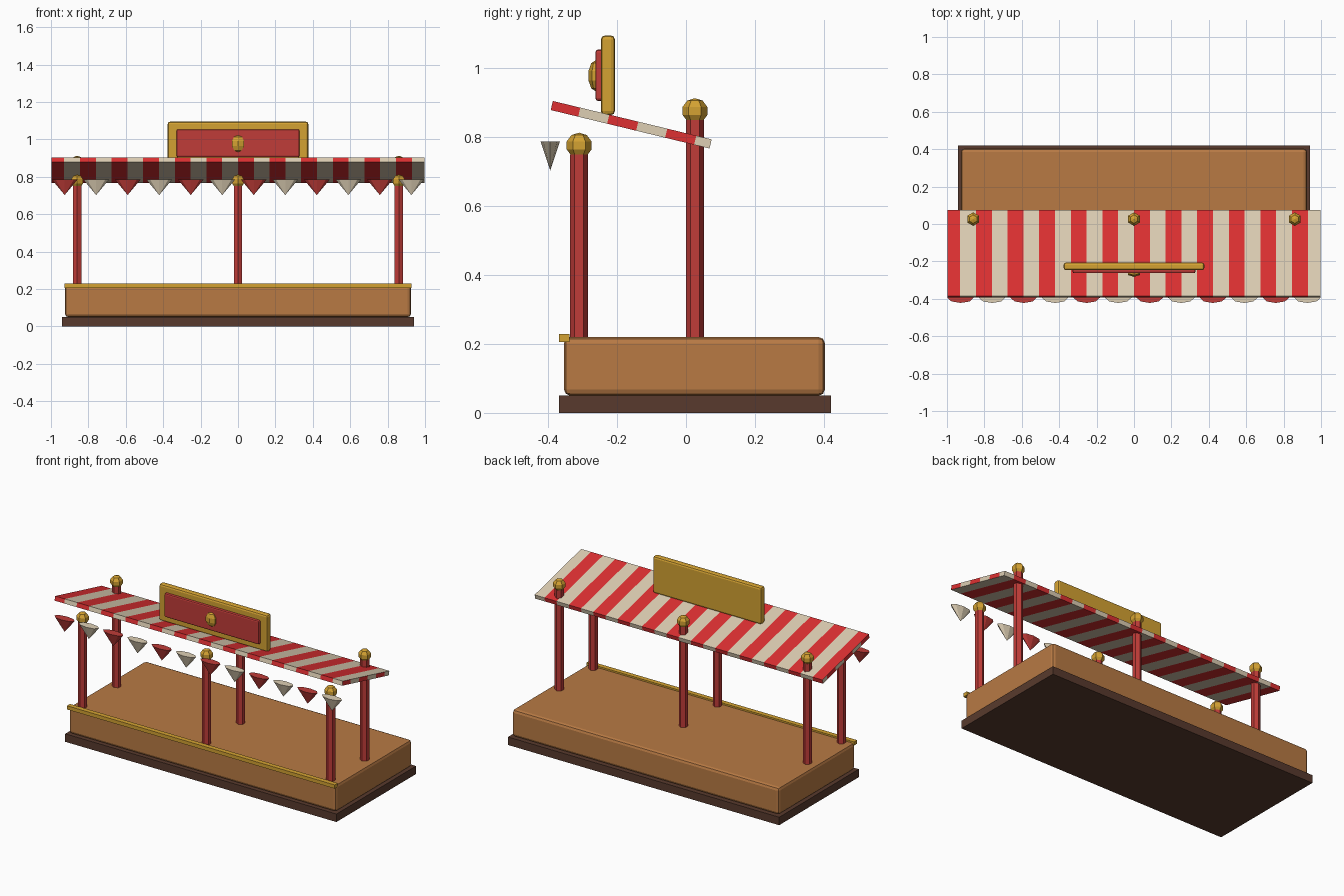
import bpy, bmesh, math
from mathutils import Matrix, Vector

if "Cube" in bpy.data.objects:
    bpy.data.objects.remove(bpy.data.objects["Cube"])


def srgb(*c):
    return [((v / 255 + 0.055) / 1.055) ** 2.4 for v in c] + [1.0]


def material(name, *c):
    m = bpy.data.materials.new(name)
    m.diffuse_color = srgb(*c)
    m.use_nodes = True
    m.node_tree.nodes["Principled BSDF"].inputs["Base Color"].default_value = m.diffuse_color
    return m


WOOD = material("warm wood", 184, 122, 68)
DARK = material("dark wood", 88, 58, 45)
RED = material("painted red", 192, 60, 56)
GOLD = material("gold", 212, 162, 50)
STRIPE = material("awning red", 222, 48, 50)
CREAM = material("cream", 222, 207, 180)


def finish(bm, name, *mats):
    bmesh.ops.recalc_face_normals(bm, faces=bm.faces)
    me = bpy.data.meshes.new(name)
    bm.to_mesh(me)
    bm.free()
    for m in mats:
        me.materials.append(m)
    ob = bpy.data.objects.new(name, me)
    bpy.context.collection.objects.link(ob)
    return ob


def box(name, lo, hi, mat, bevel=0, segments=2):
    lo, hi = Vector(lo), Vector(hi)
    bm = bmesh.new()
    bmesh.ops.create_cube(bm, size=1, matrix=Matrix.Translation((lo + hi) / 2)
                          @ Matrix.Diagonal((*(hi - lo), 1)))
    if bevel:
        bmesh.ops.bevel(bm, geom=bm.edges[:], offset=bevel, segments=segments,
                        profile=0.5, affect='EDGES')
    return finish(bm, name, mat)


def lathe(name, at, profile, sides, mat, sx=1, sy=1):
    """Low-poly turned shape: profile of (radius, z), first corner towards +y."""
    bm = bmesh.new()
    rings = []
    for r, z in profile:
        rings.append([bm.verts.new((at[0] + sx * r * math.sin(2 * math.pi * i / sides),
                                    at[1] + sy * r * math.cos(2 * math.pi * i / sides),
                                    at[2] + z)) for i in range(sides)])
    for a, b in zip(rings, rings[1:]):
        for i in range(sides):
            j = (i + 1) % sides
            bm.faces.new((a[i], a[j], b[j], b[i]))
    bm.faces.new(rings[0])
    bm.faces.new(rings[-1])
    bmesh.ops.remove_doubles(bm, verts=bm.verts, dist=1e-6)
    return finish(bm, name, mat)


def ball(r, h):
    return [(r * math.sin(math.pi * k / 5), -h * math.cos(math.pi * k / 5))
            for k in range(6)]


# counter base
box("plinth", (-0.94, -0.368, 0), (0.94, 0.42, 0.05), DARK)
box("counter_body", (-0.925, -0.354, 0.05), (0.925, 0.403, 0.22), WOOD, 0.018)
box("counter_trim", (-0.928, -0.368, 0.206), (0.928, -0.338, 0.229), GOLD)

# posts with faceted finials
for row, y, top in (("front", -0.31, 0.75), ("back", 0.026, 0.85)):
    for side, x in (("left", -0.86), ("middle", 0), ("right", 0.86)):
        lathe(f"{row}_{side}_post", (x, y, 0), [(0.026, 0.21), (0.026, top)], 6, RED)
        lathe(f"{row}_{side}_finial", (x, y, top + 0.026), ball(0.038, 0.037), 6, GOLD)

# striped sloping awning: cut into strips, coloured by position
W = 0.0845
bm = bmesh.new()
bmesh.ops.create_cube(bm, size=1, matrix=Matrix.Diagonal((1.994, 0.474, 0.027, 1)))
cuts = [((i * W, 0, 0), (1, 0, 0)) for i in range(-11, 12)]
cuts += [((0, 0.018 + i * 0.0865, 0), (0, 1, 0)) for i in range(-2, 3)]
for co, no in cuts:
    bmesh.ops.bisect_plane(bm, geom=bm.verts[:] + bm.edges[:] + bm.faces[:],
                           plane_co=co, plane_no=no)
bm.normal_update()
for f in bm.faces:
    c = f.calc_center_median()
    if abs(f.normal.x) > 0.5:
        f.material_index = math.floor((c.y - 0.018) / 0.0865) % 2 == 0
    else:
        f.material_index = math.floor(c.x / W) % 2
bm.transform(Matrix.Translation((0, -0.159, 0.836))
             @ Matrix.Rotation(math.radians(-13.6), 4, 'X'))
finish(bm, "awning", STRIPE, CREAM)

# hanging pennants, alternating colours
for i in range(12):
    lathe(f"pennant_{i + 1}", ((i - 5.5) * 0.1685, -0.394, 0.703),
          [(0, 0), (1, 0.084)], 8, CREAM if i % 2 else RED, 0.07, 0.028)

# sign board above the awning
box("sign_frame", (-0.376, -0.247, 0.864), (0.376, -0.206, 1.095), GOLD, 0.012)
box("sign_panel", (-0.328, -0.263, 0.905), (0.328, -0.235, 1.054), RED, 0.008)
lathe("sign_ornament", (0, -0.262, 0.978), ball(1, 0.045), 6, GOLD, 0.04, 0.022)
